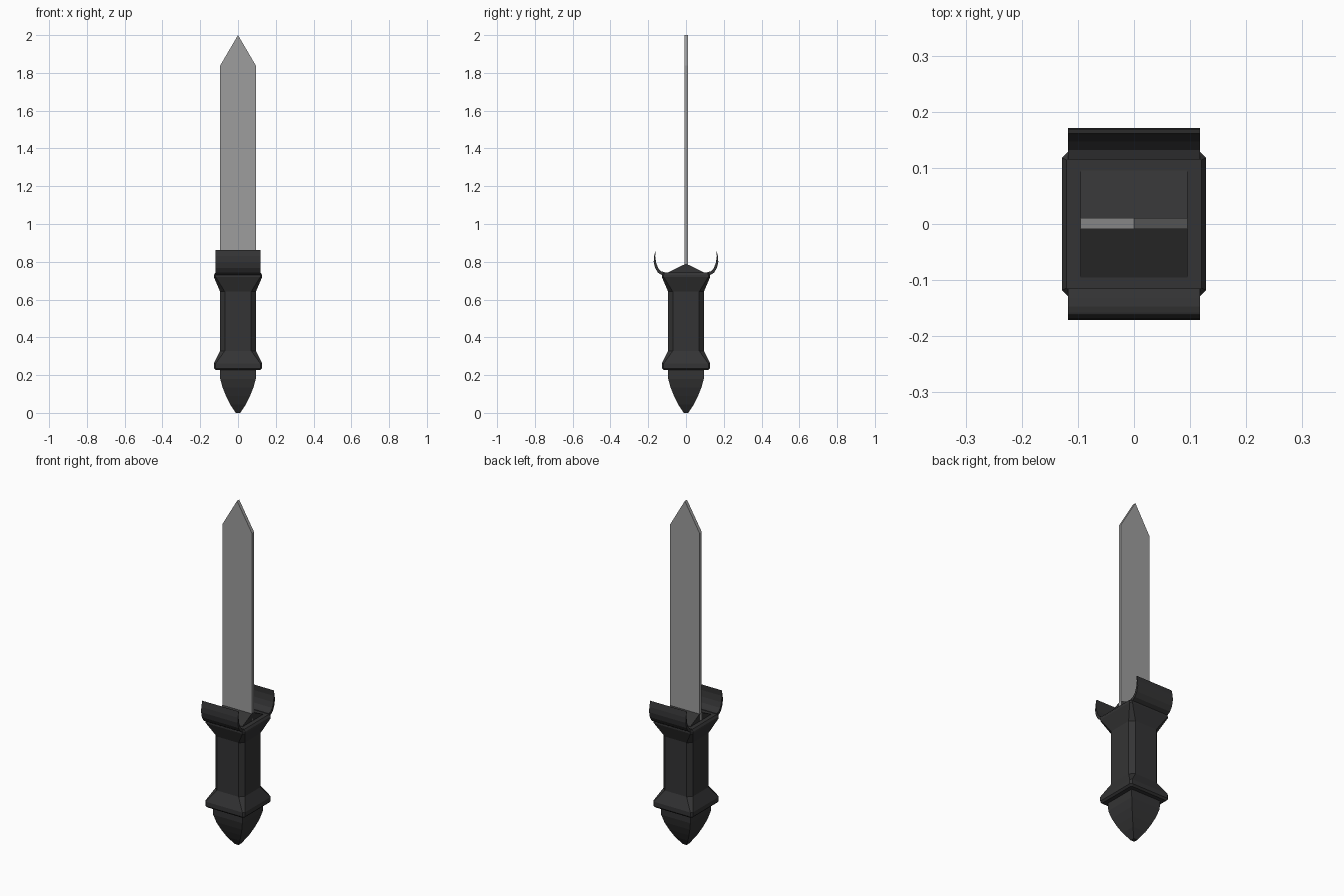
import bpy, bmesh

if "Cube" in bpy.data.objects:
    bpy.data.objects.remove(bpy.data.objects["Cube"])


def material(name, rgb):
    m = bpy.data.materials.new(name)
    m.diffuse_color = (*rgb, 1)
    m.use_nodes = True
    m.node_tree.nodes["Principled BSDF"].inputs["Base Color"].default_value = m.diffuse_color
    return m


BLACK = material("black_grip", (0.034, 0.034, 0.035))
STEEL = material("grey_steel", (0.34, 0.34, 0.34))


def finish(name, bm, mat):
    bmesh.ops.remove_doubles(bm, verts=bm.verts, dist=0.0002)
    bmesh.ops.recalc_face_normals(bm, faces=bm.faces)
    mesh = bpy.data.meshes.new(name)
    bm.to_mesh(mesh)
    bm.free()
    mesh.materials.append(mat)
    ob = bpy.data.objects.new(name, mesh)
    bpy.context.collection.objects.link(ob)
    return ob


def loft(name, rings, mat):
    """Stack square rings (z, half width, corner chamfer) into a closed solid."""
    bm = bmesh.new()
    loops = []
    for z, h, c in rings:
        k = h - c
        pts = [(h, -k), (h, k), (k, h), (-k, h), (-h, k), (-h, -k), (-k, -h), (k, -h)]
        loops.append([bm.verts.new((x, y, z)) for x, y in pts])
    for a, b in zip(loops, loops[1:]):
        for i in range(8):
            j = (i + 1) % 8
            bm.faces.new((a[i], a[j], b[j], b[i]))
    bm.faces.new(loops[0][::-1])
    bm.faces.new(loops[-1])
    return finish(name, bm, mat)


def prism(name, outline, axis, lo, hi, mat):
    """Extrude a 2D outline along x (outline is y,z) or y (outline is x,z)."""
    bm = bmesh.new()
    place = (lambda t, p: (t, p[0], p[1])) if axis == "x" else (lambda t, p: (p[0], t, p[1]))
    a, b = [[bm.verts.new(place(t, p)) for p in outline] for t in (lo, hi)]
    n = len(outline)
    for i in range(n):
        j = (i + 1) % n
        bm.faces.new((a[i], a[j], b[j], b[i]))
    bm.faces.new(a[::-1])
    bm.faces.new(b)
    return finish(name, bm, mat)


# Pointed pommel with sharp corners
loft("pommel", [(0, 0.012, 0), (0.012, 0.02, 0), (0.045, 0.042, 0), (0.09, 0.064, 0),
                (0.135, 0.082, 0), (0.18, 0.094, 0), (0.235, 0.095, 0)], BLACK)

# Chamfered grip with a flared collar at both ends
loft("grip", [(0.226, 0.118, 0.008), (0.236, 0.128, 0.01), (0.262, 0.128, 0.01),
              (0.328, 0.095, 0.025), (0.642, 0.095, 0.025), (0.72, 0.128, 0.01),
              (0.73, 0.128, 0.01), (0.742, 0.12, 0.006)], BLACK)

# Gabled cap under the blade
prism("guard_cap", [(-0.095, 0.738), (0.095, 0.738), (0.095, 0.744), (0, 0.79),
                    (-0.095, 0.744)], "x", -0.095, 0.095, BLACK)

# Curved guard wings on the front and back
wing = [(0.115, 0.73), (0.128, 0.73), (0.148, 0.742), (0.164, 0.768), (0.171, 0.8),
        (0.169, 0.83), (0.161, 0.863), (0.163, 0.83), (0.158, 0.795), (0.147, 0.766),
        (0.132, 0.75), (0.115, 0.745)]
for side, label in ((-1, "front"), (1, "back")):
    prism(label + "_guard_wing", [(side * y, z) for y, z in wing], "x", -0.118, 0.118, BLACK)

# Flat blade with a pointed tip
prism("blade", [(-0.095, 0.745), (0.095, 0.745), (0.095, 1.838), (0, 2.0), (-0.095, 1.838)],
      "y", -0.009, 0.011, STEEL)
